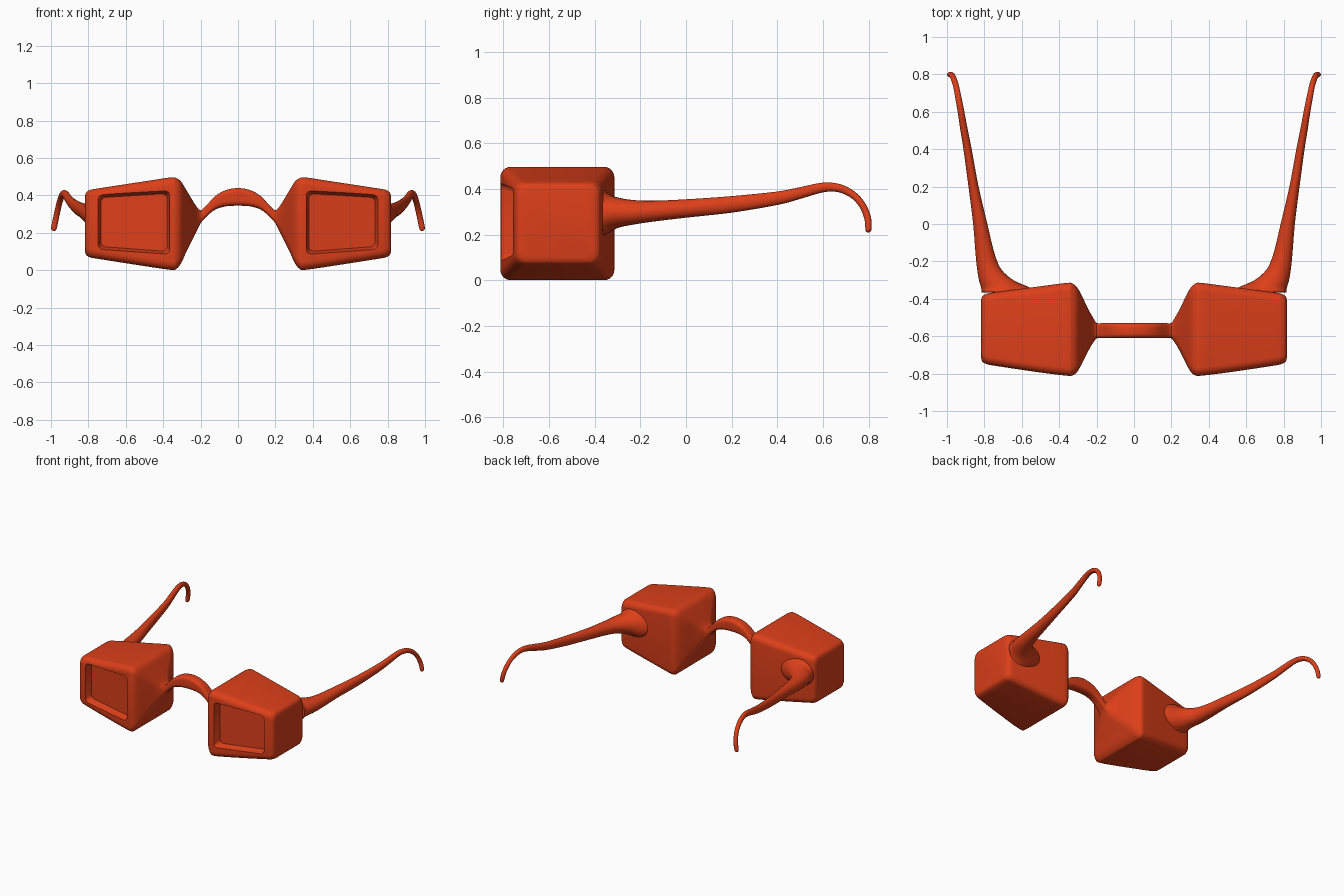
import bpy, bmesh, math
from mathutils import Vector

if "Cube" in bpy.data.objects:
    bpy.data.objects.remove(bpy.data.objects["Cube"])

mat = bpy.data.materials.new("red_orange")
mat.diffuse_color = (0.72, 0.05, 0.01, 1)
mat.use_nodes = True
mat.node_tree.nodes["Principled BSDF"].inputs["Base Color"].default_value = mat.diffuse_color


def make_object(name, bm):
    bmesh.ops.recalc_face_normals(bm, faces=bm.faces)
    me = bpy.data.meshes.new(name)
    bm.to_mesh(me)
    bm.free()
    ob = bpy.data.objects.new(name, me)
    bpy.context.collection.objects.link(ob)
    me.materials.append(mat)
    return ob


def smooth(ob, degrees=35):
    bpy.ops.object.select_all(action='DESELECT')
    bpy.context.view_layer.objects.active = ob
    ob.select_set(True)
    bpy.ops.object.shade_smooth_by_angle(angle=math.radians(degrees))


def spline(rows, steps):
    """Catmull-Rom through rows of numbers."""
    out = []
    for i in range(len(rows) - 1):
        a, b, c, d = (rows[max(i - 1, 0)], rows[i], rows[i + 1],
                      rows[min(i + 2, len(rows) - 1)])
        for k in range(steps):
            t = k / steps
            out.append(tuple(
                0.5 * (2 * q + (r - p) * t + (2 * p - 5 * q + 4 * r - s) * t * t
                       + (3 * q - p - 3 * r + s) * t ** 3)
                for p, q, r, s in zip(a, b, c, d)))
    return out + [rows[-1]]


def loft(rings):
    bm = bmesh.new()
    vs = [[bm.verts.new(p) for p in ring] for ring in rings]
    n = len(vs[0])
    for a, b in zip(vs, vs[1:]):
        for i in range(n):
            j = (i + 1) % n
            bm.faces.new((a[i], a[j], b[j], b[i]))
    bm.faces.new(vs[0])
    bm.faces.new(vs[-1])
    return bm


def rounded_rect(x, y0, y1, z0, z1):
    r = min(0.045, 0.32 * min(y1 - y0, z1 - z0))
    pts = []
    for k, (cy, cz) in enumerate(((y1 - r, z1 - r), (y0 + r, z1 - r),
                                  (y0 + r, z0 + r), (y1 - r, z0 + r))):
        for s in range(7):
            a = math.pi / 2 * (k + s / 6)
            pts.append((x, cy + r * math.cos(a), cz + r * math.sin(a)))
    return pts


# Bridge flaring out into the box-shaped lens housing: x, y range, z range
half = [(0, -.61, -.53, .345, .44), (.06, -.61, -.53, .342, .43),
        (.12, -.61, -.53, .325, .398), (.17, -.61, -.53, .285, .345),
        (.2, -.612, -.528, .25, .32), (.225, -.645, -.49, .2, .345),
        (.25, -.69, -.445, .15, .385), (.28, -.75, -.38, .09, .435),
        (.305, -.793, -.338, .035, .475), (.33, -.81, -.318, .007, .492),
        (.36, -.811, -.315, .002, .496), (.5, -.794, -.333, .022, .475),
        (.75, -.757, -.366, .061, .437), (.79, -.748, -.374, .069, .429),
        (.81, -.737, -.386, .08, .418), (.818, -.715, -.408, .1, .396)]
half = spline(half, 3)
full = [(-s[0],) + s[1:] for s in reversed(half[1:])] + half
frame = make_object("lens_housings_and_bridge",
                    loft([rounded_rect(*s) for s in full]))


# Shallow tapered recess in the front of each housing
def face_y(x):
    return -0.811 + (x - 0.36) * 0.137


for side in (-1, 1):
    rings = []
    for depth, inset in ((-.04, -.012), (.05, .015)):
        ring = []
        for x, z, dx, dz in ((.365, .085, 1, 1), (.748, .112, -1, 1),
                             (.748, .403, -1, -1), (.365, .425, 1, -1)):
            px = x + dx * inset
            ring.append((side * px, face_y(px) + depth, z + dz * inset))
        rings.append(ring)
    bm = loft(rings)
    corners = [e for e in bm.edges
               if abs(e.verts[0].co.y - e.verts[1].co.y) > .08]
    bmesh.ops.bevel(bm, geom=corners, offset=.025, segments=4,
                    affect='EDGES', profile=.5)
    cutter = make_object("recess_cutter", bm)
    cutter.hide_render = True
    mod = frame.modifiers.new("recess", 'BOOLEAN')
    mod.operation = 'DIFFERENCE'
    mod.solver = 'EXACT'
    mod.object = cutter
    bpy.context.view_layer.objects.active = frame
    bpy.ops.object.modifier_apply(modifier=mod.name)
    bpy.data.objects.remove(cutter)
smooth(frame)

# Temple arms: centre x, y, z, then half width and half height
arm = [(.68, -.365, .295, .135, .105), (.69, -.338, .295, .128, .085),
       (.737, -.30, .297, .092, .067), (.775, -.24, .298, .064, .055),
       (.798, -.15, .303, .05, .046), (.822, 0, .315, .038, .04),
       (.858, .2, .333, .027, .036), (.89, .4, .36, .022, .029),
       (.908, .5, .383, .02, .025), (.925, .6, .407, .018, .021),
       (.938, .67, .404, .017, .018), (.95, .73, .376, .016, .016),
       (.962, .772, .33, .016, .015), (.974, .795, .275, .016, .015),
       (.983, .799, .23, .016, .014), (.984, .798, .216, .012, .011),
       (.984, .798, .21, .005, .005)]
arm = spline(arm, 4)
for side, name in ((-1, "left_temple_arm"), (1, "right_temple_arm")):
    rings = []
    for i, (x, y, z, w, h) in enumerate(arm):
        p, q = arm[max(i - 1, 0)], arm[min(i + 1, len(arm) - 1)]
        t = Vector((q[1] - p[1], q[2] - p[2])).normalized()
        ring = []
        for k in range(24):
            a = math.tau * k / 24
            u, v = w * math.cos(a), h * math.sin(a)
            ring.append((side * (x + u), y - t.y * v, z + t.x * v))
        rings.append(ring)
    smooth(make_object(name, loft(rings)), 60)
